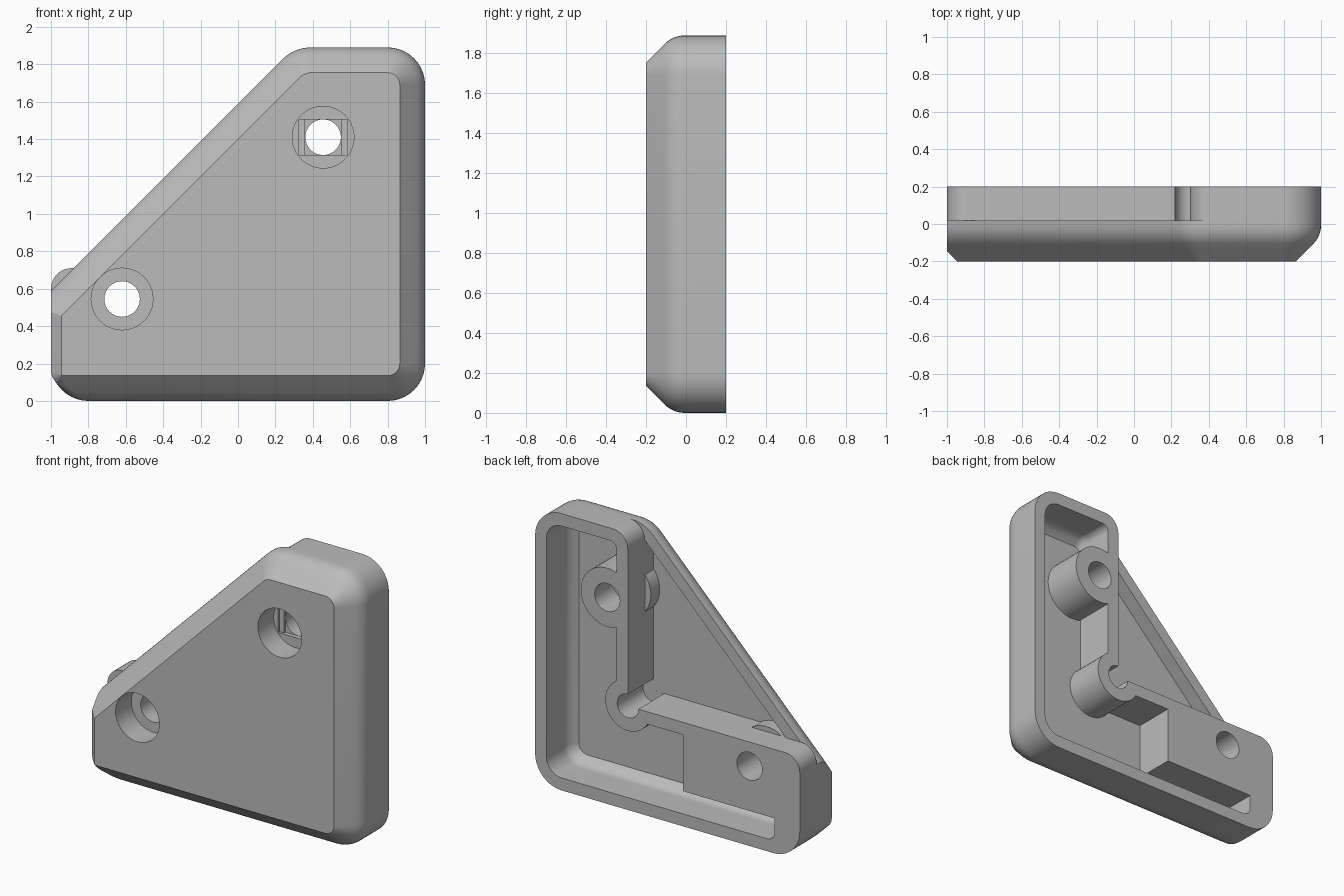
import bpy
import bmesh
from math import sin, cos, pi, radians, sqrt
from mathutils import Vector

cube = bpy.data.objects.get("Cube")
if cube:
    bpy.data.objects.remove(cube, do_unlink=True)

# Single grey plastic
grey = bpy.data.materials.new("grey_plastic")
COLOUR = (0.5, 0.5, 0.5, 1)
grey.diffuse_color = COLOUR
grey.use_nodes = True
grey.node_tree.nodes["Principled BSDF"].inputs["Base Color"].default_value = COLOUR

TOP, ARM, INNER = 1.89, 0.71, 0.3      # height, arm width, inner side of upright arm
FLOOR, SEAM, BACK = -0.08, 0.02, 0.2   # depths of pocket floor, plate back, frame back
WALL = 0.085
UPPER, LOWER = (0.455, 1.41), (-0.62, 0.545)   # screw positions


def outline(corners, steps=10):
    """Counter-clockwise outline from (x, z, radius) corners."""
    ring = []
    for i, (x, z, r) in enumerate(corners):
        p = Vector((x, z))
        if r == 0:
            ring.append(p)
            continue
        a = (Vector(corners[i - 1][:2]) - p).normalized()
        b = (Vector(corners[(i + 1) % len(corners)][:2]) - p).normalized()
        half = a.angle(b) / 2
        centre = p + (a + b).normalized() * (r / sin(half))
        start = p + a * (r / (sin(half) / cos(half))) - centre
        sweep = pi - 2 * half
        for k in range(steps + 1):
            t = sweep * k / steps
            ring.append(centre + Vector((start.x * cos(t) - start.y * sin(t),
                                         start.x * sin(t) + start.y * cos(t))))
    return ring


def loft(name, layers):
    """Solid through (depth, ring) layers."""
    bm = bmesh.new()
    rings = [[bm.verts.new((p[0], y, p[1])) for p in ring] for y, ring in layers]
    for lo, hi in zip(rings, rings[1:]):
        for i in range(len(lo)):
            bm.faces.new((lo[i - 1], lo[i], hi[i], hi[i - 1]))
    bm.faces.new(rings[0])
    bm.faces.new(rings[-1])
    bmesh.ops.recalc_face_normals(bm, faces=bm.faces)
    mesh = bpy.data.meshes.new(name)
    bm.to_mesh(mesh)
    bm.free()
    mesh.materials.append(grey)
    obj = bpy.data.objects.new(name, mesh)
    bpy.context.collection.objects.link(obj)
    return obj


def prism(name, ring, y0, y1):
    return loft(name, [(y0, ring), (y1, ring)])


def cylinder(name, centre, r, y0, y1, n=48):
    ring = [(centre[0] + r * cos(2 * pi * k / n), centre[1] + r * sin(2 * pi * k / n))
            for k in range(n)]
    return prism(name, ring, y0, y1)


def box(name, x0, x1, z0, z1, y0, y1):
    return prism(name, [(x0, z0), (x1, z0), (x1, z1), (x0, z1)], y0, y1)


def cut(obj, *cutters):
    bpy.context.view_layer.objects.active = obj
    for cutter in cutters:
        mod = obj.modifiers.new("cut", 'BOOLEAN')
        mod.operation = 'DIFFERENCE'
        mod.solver = 'EXACT'
        mod.object = cutter
        bpy.ops.object.modifier_apply(modifier=mod.name)


# Front plate: bevelled outline with a slanted side
def plate_ring(d):
    left = -1 + max(0, d - 0.08)
    slant = 1.59 - sqrt(2) * d
    top = TOP - d
    r = 0.2 - d
    return outline([(left, d, max(0.003, 0.2 - 1.48 * d)), (1 - d, d, r), (1 - d, top, r),
                    (top - slant, top, r + 0.02), (left, left + slant, 0)])


R = 0.14
layers = [(SEAM, plate_ring(0))]
for k in range(7):
    a = radians(45) * k / 6
    layers.append((-0.007 - R * sin(a), plate_ring(R * (1 - cos(a)))))
layers += [(-0.145, plate_ring(0.08)), (-0.2, plate_ring(0.135))]
plate = loft("front_plate", layers)

# Back frame: L shape
frame = prism("back_frame", outline([
    (-1, 0, 0.2), (1, 0, 0.2), (1, TOP, 0.2), (INNER, TOP, 0.11),
    (INNER, ARM, 0), (-1, ARM, 0.11)]), SEAM, BACK)


# Hollow inside the L, leaving bosses and a solid end block
def hollow_ring(d):
    r, lo, hi = 0.115 - d, WALL + d, TOP - WALL - d
    return outline([(-0.81, lo, 0.06), (1 - lo, lo, r), (1 - lo, hi, r),
                    (INNER + WALL, hi, 0.05), (INNER + WALL, ARM - WALL, 0),
                    (-0.81, ARM - WALL, 0.05)])


hollow = loft("hollow", [(FLOOR, hollow_ring(0.05)), (-0.05, hollow_ring(0.02)),
                         (-0.02, hollow_ring(0.003)), (0, hollow_ring(0)),
                         (0.3, hollow_ring(0))])
corner = (INNER, ARM)
keep = [cylinder("keep_screw", UPPER, 0.2, -0.4, 0.4),
        cylinder("keep_corner", corner, 0.17, -0.4, 0.4),
        box("keep_block", -1.1, -0.117, 0.24, 0.8, -0.4, 0.4)]
cut(hollow, *keep)

# Triangular pocket behind the plate, leaving a rim and the screw bosses
rim = 1.59 - sqrt(2) * 0.08
pocket = prism("pocket", [(INNER, ARM), (INNER, INNER + rim), (ARM - rim, ARM)], FLOOR, 0.3)
bosses = [cylinder("keep_boss", c, 0.2, -0.3, SEAM - 0.005) for c in (UPPER, LOWER)]
cut(pocket, *bosses)

# Corner relief, screw holes, counterbores and stepped seat
relief = cylinder("relief", corner, 0.08, FLOOR + 0.0005, 0.3)
holes = [cylinder("hole", c, 0.095, -0.4, 0.4) for c in (UPPER, LOWER)]
bores = [cylinder("bore", c, 0.165, -0.4, -0.03) for c in (UPPER, LOWER)]
ux, uz = UPPER
steps = [box("step", ux - w, ux + w, uz - 0.096, uz + 0.096, -0.1, y)
         for w, y in ((0.13, -0.015), (0.096, 0.0))]

cut(plate, hollow, pocket, relief, *bores, *steps, *holes)
cut(frame, hollow, relief, *holes)

for helper in [hollow, pocket, relief] + keep + bosses + holes + bores + steps:
    bpy.data.objects.remove(helper, do_unlink=True)

# Smooth curves, crisp edges
bpy.ops.object.select_all(action='DESELECT')
for part in (plate, frame):
    part.select_set(True)
    bpy.context.view_layer.objects.active = part
bpy.ops.object.shade_smooth_by_angle(angle=radians(25))
